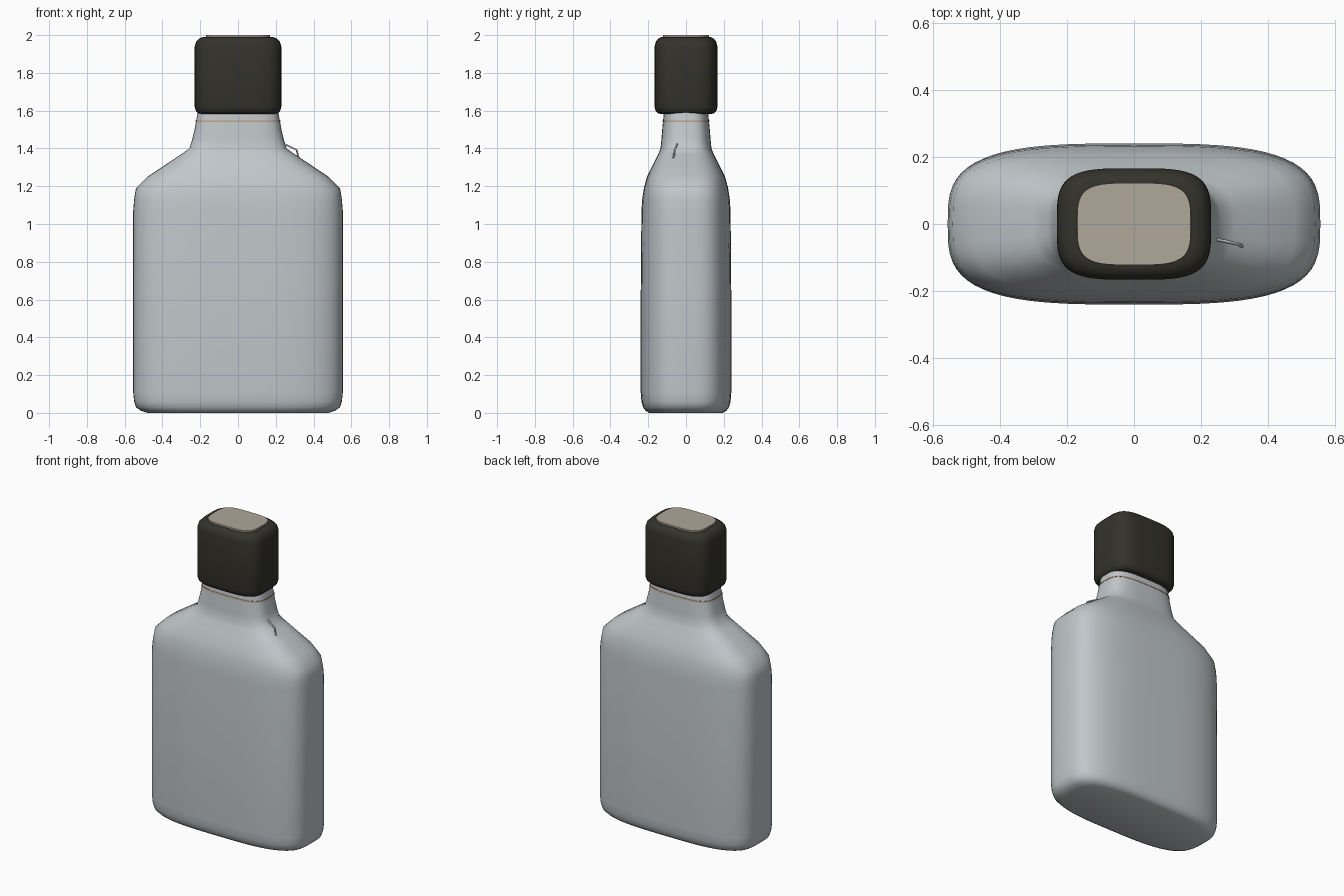
import bpy
import bmesh
from math import cos, sin, tau, radians, copysign

if "Cube" in bpy.data.objects:
    bpy.data.objects.remove(bpy.data.objects["Cube"])


def material(name, colour):
    m = bpy.data.materials.new(name)
    m.use_nodes = True
    m.diffuse_color = (*colour, 1)
    m.node_tree.nodes["Principled BSDF"].inputs["Base Color"].default_value = (*colour, 1)
    return m


glass = material("pale grey glass", (0.53, 0.57, 0.59))
dark = material("dark olive cap", (0.033, 0.032, 0.024))
tan = material("tan", (0.43, 0.385, 0.32))
copper = material("copper trim", (0.5, 0.33, 0.22))


def smooth(obj, angle):
    bpy.ops.object.select_all(action="DESELECT")
    obj.select_set(True)
    bpy.context.view_layer.objects.active = obj
    bpy.ops.object.shade_smooth_by_angle(angle=radians(angle))


def loft(name, rings, mat, power, segments=64):
    """Stack rounded-rectangle rings given as (z, half width, half depth)."""
    bm = bmesh.new()
    loops = []
    for z, hx, hy in rings:
        loop = []
        for i in range(segments):
            c, s = cos(tau * i / segments), sin(tau * i / segments)
            x = copysign(abs(c) ** (2 / power), c) * hx
            y = copysign(abs(s) ** (2 / power), s) * hy
            loop.append(bm.verts.new((x, y, z)))
        loops.append(loop)
    for a, b in zip(loops, loops[1:]):
        for i in range(segments):
            j = (i + 1) % segments
            bm.faces.new((a[i], a[j], b[j], b[i]))
    bm.faces.new(loops[0][::-1])
    bm.faces.new(loops[-1])
    mesh = bpy.data.meshes.new(name)
    bm.to_mesh(mesh)
    bm.free()
    obj = bpy.data.objects.new(name, mesh)
    bpy.context.collection.objects.link(obj)
    mesh.materials.append(mat)
    smooth(obj, 50)
    return obj


# Flask body: rounded foot, straight walls, sloped shoulders and neck
loft("flask_body", [
    (0, 0.48, 0.195), (0.012, 0.515, 0.215), (0.03, 0.54, 0.228), (0.06, 0.55, 0.236),
    (0.11, 0.555, 0.24), (0.6, 0.555, 0.24), (1.07, 0.555, 0.236), (1.13, 0.55, 0.232),
    (1.19, 0.54, 0.223), (1.25, 0.48, 0.207), (1.32, 0.375, 0.172), (1.37, 0.3, 0.147),
    (1.4, 0.257, 0.135), (1.45, 0.242, 0.13), (1.5, 0.23, 0.126), (1.6, 0.212, 0.116),
], glass, 3.3)

# Thin trim line around the neck
loft("neck_trim", [(1.54, 0.225, 0.124), (1.548, 0.224, 0.123)], copper, 3.3)

# Cap with softened edges
loft("cap", [
    (1.583, 0.2, 0.135), (1.587, 0.212, 0.15), (1.6, 0.224, 0.161), (1.62, 0.229, 0.166),
    (1.78, 0.23, 0.166), (1.94, 0.229, 0.166), (1.965, 0.222, 0.16),
    (1.982, 0.206, 0.147), (1.99, 0.185, 0.13), (1.991, 0.16, 0.11),
], dark, 3.8)

# Inlay on top of the cap
loft("cap_inlay", [(1.985, 0.17, 0.123), (2.0, 0.169, 0.122)], tan, 3.8)

# Small bent strip on the left shoulder
curve = bpy.data.curves.new("shoulder_strip", "CURVE")
curve.dimensions = "3D"
curve.bevel_depth = 0.005
curve.bevel_resolution = 1
curve.use_fill_caps = True
spline = curve.splines.new("POLY")
path = [(0.24, -0.045, 1.425), (0.275, -0.052, 1.41), (0.31, -0.06, 1.392), (0.321, -0.066, 1.35)]
spline.points.add(len(path) - 1)
for point, co in zip(spline.points, path):
    point.co = (*co, 1)
strip = bpy.data.objects.new("shoulder_strip", curve)
bpy.context.collection.objects.link(strip)
curve.materials.append(glass)
